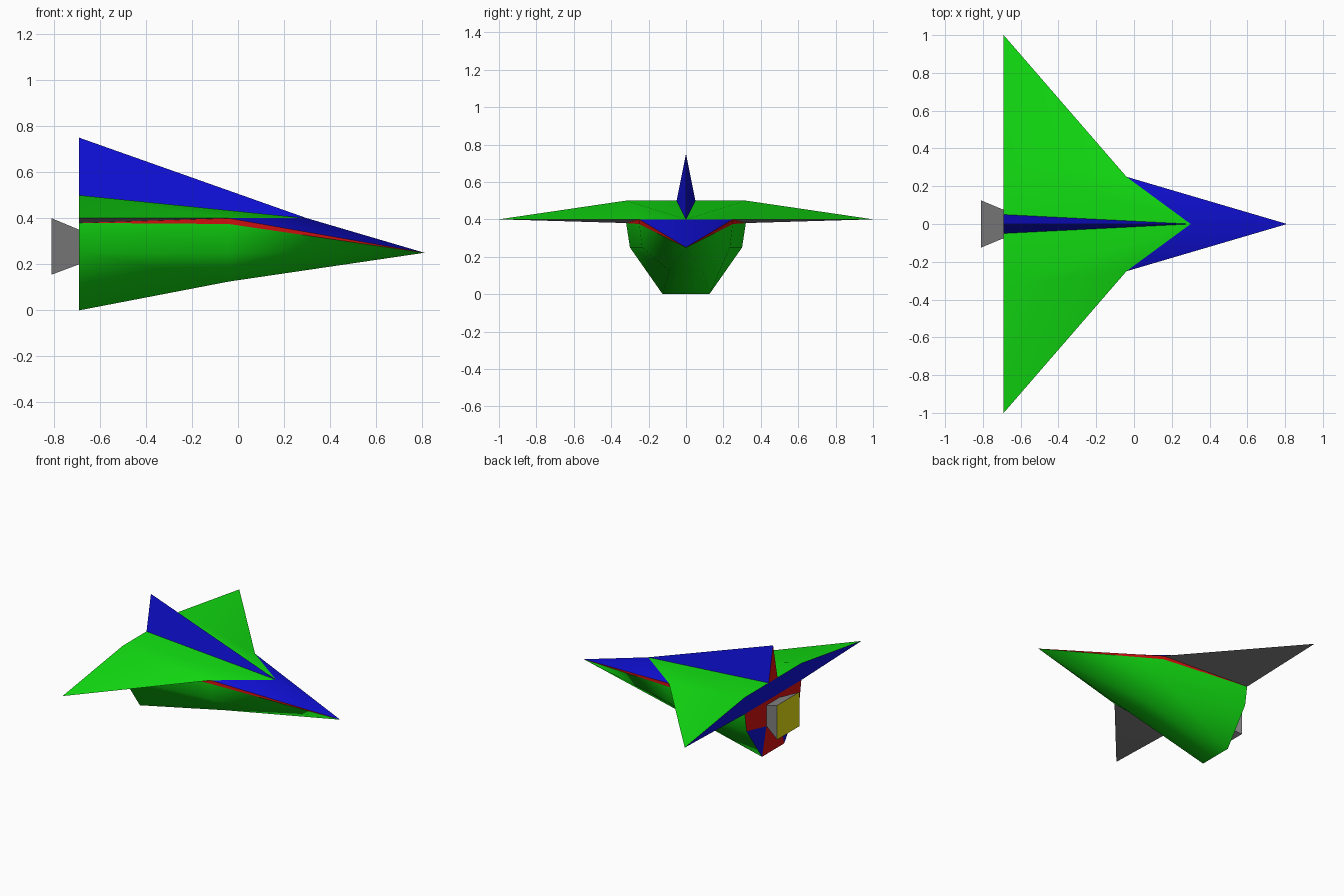
import bpy, bmesh, math

if "Cube" in bpy.data.objects:
    bpy.data.objects.remove(bpy.data.objects["Cube"])

COLOURS = {
    "green": (0.006, 0.75, 0.006, 1),
    "blue": (0.005, 0.005, 0.68, 1),
    "red": (0.68, 0.005, 0.005, 1),
    "grey": (0.23, 0.23, 0.23, 1),
    "yellow": (0.75, 0.72, 0.006, 1),
}
MATS = {}
for colour, value in COLOURS.items():
    MATS[colour] = bpy.data.materials.new(colour)
    MATS[colour].diffuse_color = value
NAMES = list(COLOURS)


def mirrored_part(name, points, faces):
    """Build the +y half from named points, mirror it, weld the centre line."""
    bm = bmesh.new()
    for side in (1, -1):
        verts = {k: bm.verts.new((x, y * side, z)) for k, (x, y, z) in points.items()}
        for colour, corners in faces:
            ring = [verts[c] for c in corners.split()]
            face = bm.faces.new(ring if side == 1 else ring[::-1])
            face.material_index = NAMES.index(colour)
            face.smooth = True
    bmesh.ops.remove_doubles(bm, verts=bm.verts, dist=0.0005)
    bmesh.ops.recalc_face_normals(bm, faces=bm.faces)
    # crisp edges at colour borders and steep folds
    for e in bm.edges:
        if len(e.link_faces) == 2:
            a, b = e.link_faces
            e.smooth = (a.material_index == b.material_index
                        and a.normal.angle(b.normal, 0) < math.radians(60))
    mesh = bpy.data.meshes.new(name)
    bm.to_mesh(mesh)
    bm.free()
    for colour in NAMES:
        mesh.materials.append(MATS[colour])
    obj = bpy.data.objects.new(name, mesh)
    bpy.context.collection.objects.link(obj)
    return obj


REAR, MID = -0.69, -0.04
SHOULDER = (MID, 0.25, 0.40)
APEX = (0.30, 0, 0.40)
ROOT = (REAR, 0.32, 0.38)

# Fuselage: nose point, middle section, rear section and back wall round the nozzle
mirrored_part("fuselage", {
    "nose": (0.81, 0, 0.25), "apex": APEX, "deck": SHOULDER,
    "m_top": (MID, 0.25, 0.375), "m_chine": (MID, 0.235, 0.25),
    "m_keel": (MID, 0.09, 0.125), "m_mid": (MID, 0, 0.125),
    "r_top": ROOT, "r_chine": (REAR, 0.30, 0.25),
    "r_keel": (REAR, 0.125, 0), "r_mid": (REAR, 0, 0),
    "n_top": (REAR, 0.075, 0.35), "n_low": (REAR, 0.075, 0.20),
    "n_topmid": (REAR, 0, 0.35), "n_lowmid": (REAR, 0, 0.20),
    "r_topmid": (REAR, 0, 0.38),
}, [
    ("blue", "nose apex deck"),
    ("red", "nose deck m_top"),
    ("red", "deck r_top m_top"),
    ("green", "nose m_top m_chine"),
    ("green", "nose m_chine m_keel"),
    ("green", "nose m_keel m_mid"),
    ("green", "m_top r_top r_chine m_chine"),
    ("green", "m_chine r_chine r_keel m_keel"),
    ("green", "m_keel r_keel r_mid m_mid"),
    ("red", "r_top r_topmid n_topmid n_top"),
    ("red", "r_top n_top n_low r_chine"),
    ("blue", "r_chine n_low r_keel"),
    ("red", "r_keel n_low n_lowmid r_mid"),
])

# Delta wing
mirrored_part("wing", {
    "apex": APEX, "shoulder": SHOULDER, "tip": (REAR, 1.0, 0.40),
    "ridge": (REAR, 0.32, 0.50), "ridge_mid": (REAR, 0, 0.50),
    "root": ROOT, "root_mid": (REAR, 0, 0.38),
}, [
    ("green", "apex ridge_mid ridge"),
    ("green", "apex ridge shoulder"),
    ("green", "shoulder ridge tip"),
    ("grey", "shoulder tip root"),
    ("grey", "apex shoulder root root_mid"),
    ("blue", "ridge tip root"),
    ("blue", "ridge_mid ridge root root_mid"),
])

# Tail fin
mirrored_part("tail_fin", {
    "front": APEX, "top": (REAR, 0, 0.75),
    "base": (REAR, 0.05, 0.50), "base_mid": (REAR, 0, 0.50),
}, [
    ("blue", "front top base"),
    ("red", "top base_mid base"),
    ("blue", "front base base_mid"),
])

# Engine nozzle, flaring towards the back
mirrored_part("engine_nozzle", {
    "a_topmid": (REAR, 0, 0.35), "a_top": (REAR, 0.075, 0.35),
    "a_low": (REAR, 0.075, 0.20), "a_lowmid": (REAR, 0, 0.20),
    "b_topmid": (-0.81, 0, 0.40), "b_top": (-0.81, 0.125, 0.40),
    "b_low": (-0.81, 0.125, 0.155), "b_lowmid": (-0.81, 0, 0.155),
}, [
    ("grey", "a_topmid a_top b_top b_topmid"),
    ("grey", "a_top a_low b_low b_top"),
    ("grey", "a_low a_lowmid b_lowmid b_low"),
    ("yellow", "b_topmid b_top b_low b_lowmid"),
    ("grey", "a_topmid a_lowmid a_low a_top"),
])

for m in bpy.data.materials:
    if m.users and not m.is_grease_pencil:
        m.use_nodes = True
        m.node_tree.nodes["Principled BSDF"].inputs["Base Color"].default_value = m.diffuse_color
